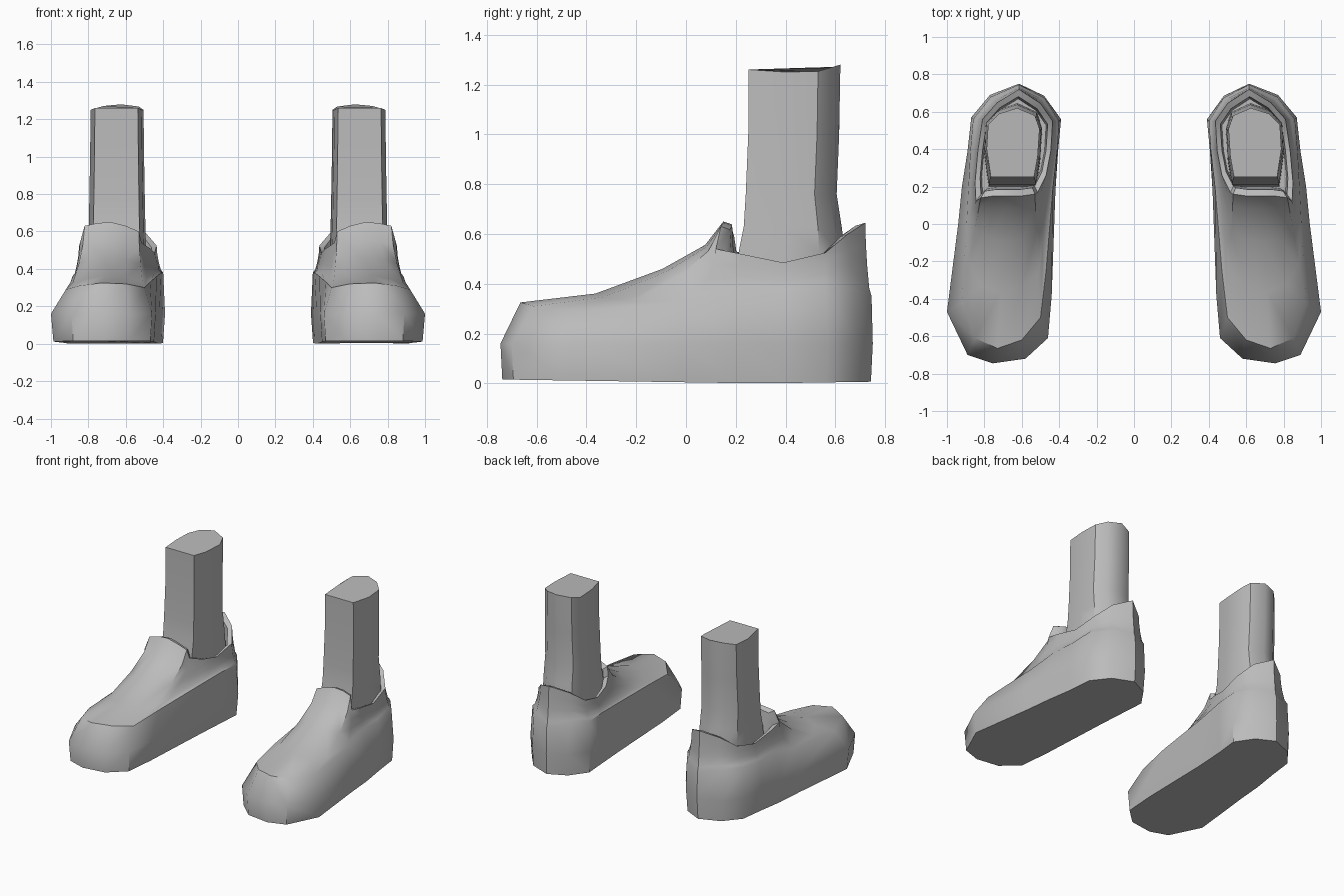
import bpy
import bmesh
import math
from mathutils import Vector

if "Cube" in bpy.data.objects:
    bpy.data.objects.remove(bpy.data.objects["Cube"])

grey = bpy.data.materials.new("plain_grey")
grey.diffuse_color = (0.5, 0.5, 0.5, 1)
grey.use_nodes = True
grey.node_tree.nodes["Principled BSDF"].inputs["Base Color"].default_value = grey.diffuse_color


def loft(name, rings, angle):
    """Skin closed rings from bottom to top, cap both ends, mirror to the other side."""
    bm = bmesh.new()
    loops = [[bm.verts.new(p) for p in ring] for ring in rings]
    n = len(loops[0])
    for low, high in zip(loops, loops[1:]):
        for i in range(n):
            j = (i + 1) % n
            bm.faces.new((low[i], low[j], high[j], high[i]))
    bm.faces.new(loops[0][::-1])
    bm.faces.new(loops[-1])
    bmesh.ops.recalc_face_normals(bm, faces=bm.faces[:])
    mesh = bpy.data.meshes.new(name)
    bm.to_mesh(mesh)
    bm.free()
    mesh.materials.append(grey)
    obj = bpy.data.objects.new(name, mesh)
    bpy.context.collection.objects.link(obj)
    bpy.ops.object.select_all(action='DESELECT')
    obj.select_set(True)
    bpy.context.view_layer.objects.active = obj
    bpy.ops.object.shade_smooth_by_angle(angle=math.radians(angle))
    obj.modifiers.new("other_side", 'MIRROR').use_mirror_merge = False
    return obj


# Shoe outlines, all starting at the heel and running around the outer side
bulge = [(.615, .75), (.77, .69), (.87, .57), (.89, .39), (.92, .2), (.94, 0),
         (1, -.47), (.89, -.7), (.755, -.745), (.58, -.72), (.46, -.61),
         (.44, -.38), (.42, .18), (.405, .4), (.39, .56), (.48, .685)]
shoulder = [(.615, .745, .35), (.765, .68, .38), (.86, .56, .38), (.875, .39, .36),
            (.885, .2, .36), (.895, 0, .33), (.92, -.42, .29), (.85, -.61, .31),
            (.73, -.665, .325), (.6, -.62, .32), (.5, -.5, .3), (.47, -.25, .33),
            (.435, .18, .36), (.41, .4, .38), (.4, .55, .38), (.48, .675, .38)]
collar = [(.615, .72, .645), (.73, .65, .6), (.81, .56, .525), (.835, .39, .485),
          (.85, .22, .52), (.845, .12, .54), (.82, .14, .63), (.75, .15, .645),
          (.68, .15, .65), (.6, .15, .63), (.53, .16, .6), (.515, .17, .54),
          (.47, .26, .51), (.445, .39, .485), (.435, .55, .525), (.5, .645, .6)]

centre = Vector((.64, .42, 0))
sole = [(.67 + (x - .67) * .96, y * .99, .015 * abs(y - .3)) for x, y in bulge]
middle = [(x, y, .16) for x, y in bulge]


def blend(f, g):
    """Ring between shoulder and collar: f along the ground, g in height."""
    return [(a[0] + (b[0] - a[0]) * f, a[1] + (b[1] - a[1]) * f, a[2] + (b[2] - a[2]) * g)
            for a, b in zip(shoulder, collar)]


def inset(ring, amount, drop):
    out = []
    for p in ring:
        q = Vector(p).lerp(centre, amount)
        out.append((q.x, q.y, p[2] - drop))
    return out


# Shoe: sole, rounded side, instep, padded collar and inner lining
lip = inset(collar, .13, .012)
lining = [(x, y, .43) for x, y, z in inset(collar, .17, 0)]
loft("shoe", [sole, middle, shoulder, blend(.37, .11), blend(.7, .415),
              blend(.91, .71), collar, lip, lining], 40)

# Leg: flat front, rounded back, gently dipped top
outline = [(.625, .62), (.72, .59), (.78, .53), (.788, .4), (.765, .25),
           (.535, .25), (.515, .36), (.505, .51), (.53, .58)]


def leg_ring(z, front, back, widen):
    ring = []
    for x, y in outline:
        t = (y - .25) / .37
        ring.append((.647 + (x - .647) * widen, front + (back - front) * t, z))
    return ring


top = [(x, y, 1.25 + .3 * max(0, y - .52) + (.01 if y < .3 else 0))
       for x, y, z in leg_ring(0, .25, .62, 1)]
loft("leg", [leg_ring(.42, .2, .645, 1.1), leg_ring(.53, .212, .638, 1.09),
             leg_ring(.63, .232, .625, 1.07), leg_ring(.76, .24, .605, 1.05),
             leg_ring(1, .25, .615, 1.02), top], 40)
